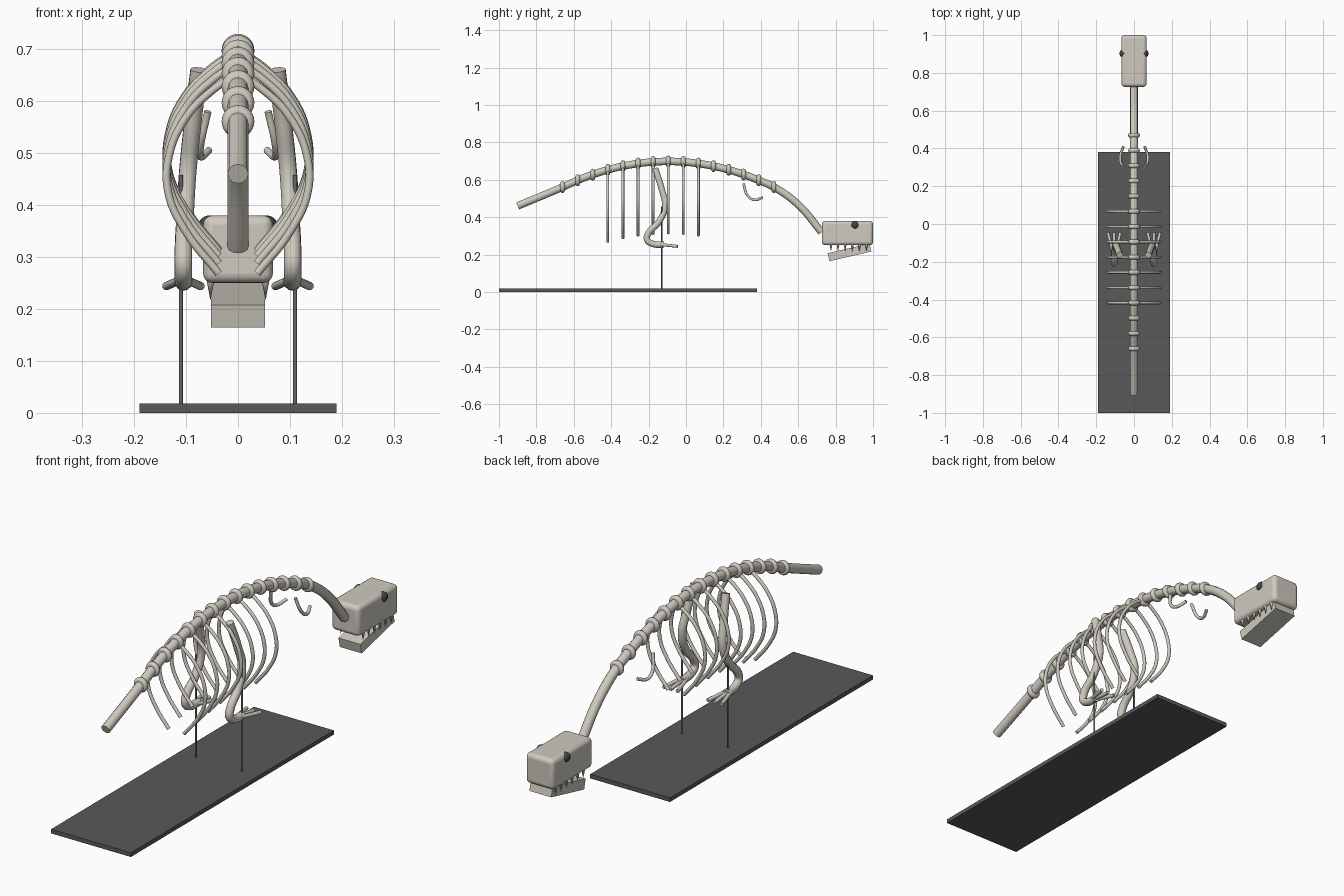
import bpy
import math
from mathutils import Vector

cube = bpy.data.objects.get("Cube")
if cube:
    bpy.data.objects.remove(cube, do_unlink=True)


def material(name, color):
    m = bpy.data.materials.new(name)
    m.use_nodes = True
    m.diffuse_color = (*color, 1)
    for node in m.node_tree.nodes:
        if node.type == 'BSDF_PRINCIPLED':
            node.inputs["Base Color"].default_value = (*color, 1)
            node.inputs["Roughness"].default_value = 0.7
    return m


BONE = material("bone", (0.62, 0.59, 0.52))
BASE = material("dark base", (0.1, 0.1, 0.105))
METAL = material("steel rod", (0.14, 0.14, 0.15))
EYE = material("eye socket", (0.06, 0.06, 0.065))


def finish(name, mat, smooth=True):
    ob = bpy.context.object
    ob.name = name
    ob.data.materials.append(mat)
    if smooth:
        bpy.ops.object.shade_smooth_by_angle(angle=math.radians(40))
    return ob


def box(name, mat, center, size, tilt=0, bevel=0):
    bpy.ops.mesh.primitive_cube_add(size=1, location=center)
    ob = bpy.context.object
    ob.scale = size
    bpy.ops.object.transform_apply(location=False, rotation=False, scale=True)
    ob.rotation_euler.x = tilt
    if bevel:
        mod = ob.modifiers.new("round edges", 'BEVEL')
        mod.width = bevel
        mod.segments = 4
    return finish(name, mat, bool(bevel))


def rod(name, mat, a, b, radius):
    a, b = Vector(a), Vector(b)
    bpy.ops.mesh.primitive_cylinder_add(vertices=16, radius=radius, depth=(b - a).length,
                                        location=(a + b) / 2)
    bpy.context.object.rotation_euler = (b - a).to_track_quat('Z', 'Y').to_euler()
    return finish(name, mat)


def tube(name, points, radius):
    """Round bone swept along a smooth path, turned into a mesh."""
    curve = bpy.data.curves.new(name, 'CURVE')
    curve.dimensions = '3D'
    curve.bevel_depth = radius
    curve.bevel_resolution = 4
    curve.use_fill_caps = True
    spline = curve.splines.new('BEZIER')
    spline.bezier_points.add(len(points) - 1)
    for bp, p in zip(spline.bezier_points, points):
        bp.co = p
        bp.handle_left_type = bp.handle_right_type = 'AUTO'
    ob = bpy.data.objects.new(name, curve)
    bpy.context.collection.objects.link(ob)
    bpy.ops.object.select_all(action='DESELECT')
    ob.select_set(True)
    bpy.context.view_layer.objects.active = ob
    bpy.ops.object.convert(target='MESH')
    return finish(name, BONE)


def spine_z(y):
    return 0.698 - 0.43 * (y + 0.095) ** 2


# Display base
box("base", BASE, (0, -0.31, 0.009), (0.38, 1.38, 0.018))

# Spine with vertebra rings
ring_y = [-0.66 + 0.0807 * i for i in range(15)]
path = [(0, -0.9, 0.46)] + [(0, y, spine_z(y)) for y in ring_y]
path += [(0, 0.6, 0.467), (0, 0.725, 0.32)]
tube("spine", path, 0.02)
for y in ring_y:
    bpy.ops.mesh.primitive_torus_add(location=(0, y, spine_z(y)), rotation=(math.pi / 2, 0, 0),
                                     major_radius=0.019, minor_radius=0.0125,
                                     major_segments=28, minor_segments=12)
    finish("vertebra", BONE)

# Skull and jaw
box("skull", BONE, (0, 0.863, 0.315), (0.134, 0.274, 0.13), bevel=0.018)
box("jaw", BONE, (0, 0.874, 0.212), (0.104, 0.23, 0.044), tilt=math.radians(13))

RIB = [(0, 0), (0.05, -0.033), (0.1, -0.085), (0.133, -0.16),
       (0.134, -0.23), (0.1, -0.305), (0.037, -0.385)]
LEG = [(0.075, -0.165, 0.66), (0.088, -0.13, 0.55), (0.097, -0.112, 0.46),
       (0.102, -0.145, 0.375), (0.105, -0.2, 0.315), (0.105, -0.208, 0.28),
       (0.105, -0.18, 0.258), (0.105, -0.12, 0.252)]
ARM = [(0.058, 0.307, 0.58), (0.072, 0.33, 0.515), (0.072, 0.365, 0.493), (0.056, 0.41, 0.505)]

for side, s in (("left", 1), ("right", -1)):
    # Eyes and teeth
    bpy.ops.mesh.primitive_uv_sphere_add(segments=20, ring_count=12, radius=0.022,
                                         location=(s * 0.055, 0.903, 0.358))
    finish(side + "_eye", EYE)
    for i in range(6):
        bpy.ops.mesh.primitive_cone_add(vertices=10, radius1=0.008, radius2=0, depth=0.04,
                                        location=(s * 0.053, 0.775 + 0.038 * i, 0.236),
                                        rotation=(math.pi, 0, 0))
        finish(side + "_tooth", BONE)

    # Ribs hang below the middle vertebrae
    for y in ring_y[3:10]:
        tube(side + "_rib", [(s * x, y, spine_z(y) + z) for x, z in RIB], 0.0075)

    # Hind leg with three toes
    tube(side + "_leg", [(s * x, y, z) for x, y, z in LEG], 0.017)
    for spread in (-0.033, 0, 0.033):
        rod(side + "_toe", BONE, (s * (0.105 + spread * 0.3), -0.14, 0.254),
            (s * (0.105 + spread), -0.045, 0.244), 0.008)

    # Small forelimb
    tube(side + "_arm", [(s * x, y, z) for x, y, z in ARM], 0.007)

    # Support rod
    rod(side + "_support", METAL, (s * 0.11, -0.13, 0.01), (s * 0.11, -0.13, 0.458), 0.004)
